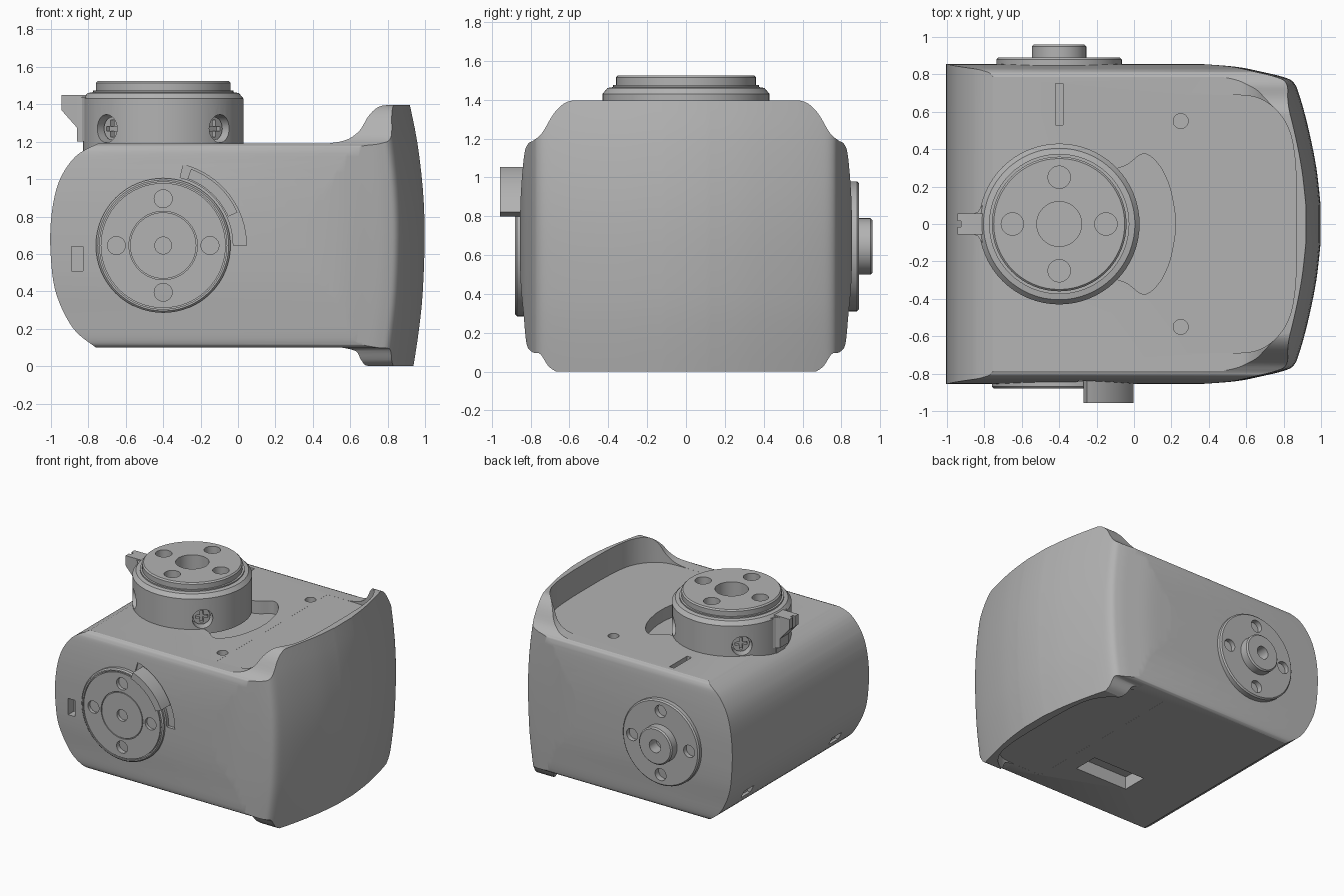
import bpy, bmesh, math
from mathutils import Matrix, Vector

old = bpy.data.objects.get("Cube")
if old:
    bpy.data.objects.remove(old)

grey = bpy.data.materials.new("plain_grey")
grey.use_nodes = True
COLOR = (0.45, 0.45, 0.45, 1)
grey.diffuse_color = COLOR
grey.node_tree.nodes["Principled BSDF"].inputs["Base Color"].default_value = COLOR

CX, CZ = -0.4, 0.645          # shared pivot of the turret and both dials
DIRS = {"Z": Matrix.Identity(3),
        "FRONT": Matrix(((1, 0, 0), (0, 0, -1), (0, 1, 0))),   # local z -> -y
        "BACK": Matrix(((-1, 0, 0), (0, 0, 1), (0, 1, 0))),    # local z -> +y
        "SIDE": Matrix(((0, 0, 1), (1, 0, 0), (0, 1, 0)))}     # local z -> +x


def loft(name, rings, axis="Z", origin=(0, 0, 0)):
    """Closed solid through equal-length rings of local points."""
    bm = bmesh.new()
    rot, org = DIRS[axis], Vector(origin)
    rows = [[bm.verts.new(rot @ Vector(p) + org) for p in ring] for ring in rings]
    n = len(rows[0])
    for a, b in zip(rows, rows[1:]):
        for i in range(n):
            j = (i + 1) % n
            bm.faces.new((a[i], a[j], b[j], b[i]))
    bm.faces.new(rows[0][::-1])
    bm.faces.new(rows[-1])
    bmesh.ops.recalc_face_normals(bm, faces=bm.faces)
    me = bpy.data.meshes.new(name)
    bm.to_mesh(me)
    bm.free()
    me.materials.append(grey)
    ob = bpy.data.objects.new(name, me)
    bpy.context.collection.objects.link(ob)
    return ob


def prism(name, outline, lo, hi, axis="Z", origin=(0, 0, 0)):
    return loft(name, [[(x, y, h) for x, y in outline] for h in (lo, hi)], axis, origin)


def circle(r, n=48, cx=0, cy=0):
    return [(cx + r * math.cos(i * math.tau / n), cy + r * math.sin(i * math.tau / n))
            for i in range(n)]


def turned(name, profile, axis="Z", origin=(0, 0, 0), n=64):
    return loft(name, [[(x, y, h) for x, y in circle(r, n)] for r, h in profile], axis, origin)


def box_outline(x0, x1, y0, y1):
    return [(x0, y0), (x1, y0), (x1, y1), (x0, y1)]


def arc_band(r0, r1, a0, a1, n=16):
    angles = [math.radians(a0 + (a1 - a0) * i / n) for i in range(n + 1)]
    return ([(r1 * math.cos(a), r1 * math.sin(a)) for a in angles]
            + [(r0 * math.cos(a), r0 * math.sin(a)) for a in reversed(angles)])


def mirrored(half):
    return half + [(x, -y) for x, y in reversed(half)]


def spline(pts, steps=5):
    """Smooth open curve through a few points."""
    p = [Vector(q) for q in [pts[0], *pts, pts[-1]]]
    out = []
    for a, b, c, d in zip(p, p[1:], p[2:], p[3:]):
        for k in range(steps):
            t = k / steps
            v = 0.5 * (2 * b + (c - a) * t + (2 * a - 5 * b + 4 * c - d) * t * t
                       + (3 * b - a - 3 * c + d) * t ** 3)
            out.append((v.x, v.y))
    return out + [tuple(pts[-1])]


def boolean(ob, tools, op="DIFFERENCE"):
    for tool in tools:
        tool.hide_render = True
        m = ob.modifiers.new("bool", "BOOLEAN")
        m.operation, m.solver, m.object = op, "EXACT", tool
        bpy.context.view_layer.objects.active = ob
        bpy.ops.object.modifier_apply(modifier=m.name)
        bpy.data.objects.remove(tool)


def smooth(ob, angle=32):
    bpy.ops.object.select_all(action="DESELECT")
    ob.select_set(True)
    bpy.context.view_layer.objects.active = ob
    bpy.ops.object.shade_smooth_by_angle(angle=math.radians(angle))


# Body: side profile, end section and tapered plan intersected
top_edge = spline([(0.48, 1.19), (0.58, 1.21), (0.65, 1.26), (0.7, 1.34), (0.76, 1.39), (0.85, 1.395)])
low_edge = spline([(0.85, 0), (0.7, 0), (0.66, 0.03), (0.63, 0.08), (0.55, 0.1)])
nose = spline([(-0.76, 0.1), (-0.88, 0.2), (-0.97, 0.38), (-1, 0.57), (-1, 0.78),
               (-0.96, 0.98), (-0.87, 1.12), (-0.75, 1.19)])
body = prism("body", nose + top_edge + [(1.1, 1.395), (1.1, 0)] + low_edge, -1, 1, "FRONT")

half = spline([(0.67, 0), (0.71, 0.03), (0.75, 0.09), (0.79, 0.1), (0.82, 0.14), (0.835, 0.28),
               (0.853, 0.5), (0.853, 0.85), (0.835, 1.1), (0.815, 1.17), (0.785, 1.19),
               (0.74, 1.23), (0.68, 1.33), (0.62, 1.385), (0.55, 1.4)])
section = prism("section", half + [(-y, z) for y, z in reversed(half)], -1.2, 1.2, "SIDE")

plan = mirrored([(-1.2, 0.9), (0.2, 0.87)] + spline([(0.35, 0.856), (0.55, 0.84), (0.7, 0.81), (0.8, 0.785),
                (0.855, 0.755), (0.89, 0.67), (0.935, 0.5), (0.975, 0.3), (0.998, 0.1)]))
taper = spline([(-0.1, 0.08), (0, 0.06), (0.2, 0.03), (0.4, 0.01), (0.7, 0), (0.95, 0.01),
                (1.2, 0.04), (1.4, 0.08), (1.5, 0.1)], 3)
ends = loft("ends", [[(x - s, y, z) for x, y in plan] for z, s in taper])
boolean(body, [section, ends], "INTERSECT")

# Hollows inside the raised end lips, then the small openings
inner = mirrored([(0.3, 0.69)] + spline([(0.55, 0.69), (0.66, 0.675), (0.76, 0.61), (0.83, 0.5),
                                        (0.86, 0.35), (0.87, 0.15)]))
kidney = mirrored(spline([(-0.2, 0.27), (-0.05, 0.31), (0.05, 0.375), (0.13, 0.32), (0.19, 0.2), (0.22, 0.05)]))
cuts = [prism("upper_hollow", inner, 1.1895, 1.6), prism("lower_hollow", inner, -0.3, 0.1005),
        prism("kidney_cut", kidney, 1.09, 1.3),
        prism("slot_cut", box_outline(-0.42, -0.38, 0.53, 0.75), 1.14, 1.3),
        prism("port_cut", box_outline(-0.89, -0.83, 0.51, 0.64), 0.78, 1, "FRONT"),
        prism("hatch_cut", box_outline(-0.3, 0.16, -0.45, -0.25), -0.1, 0.2)]
for s in (-1, 1):
    cuts.append(prism("pin_cut", circle(0.04, 24, 0.25, s * 0.55), 1.12, 1.3))
    cuts.append(prism("vent_cut", box_outline(s * 0.55 - 0.06, s * 0.55 + 0.06, 0.24, 0.3), -1.1, -0.88, "SIDE"))
# Arc track beside the front dial
cuts.append(prism("track_cut", arc_band(0.375, 0.445, 0, 76), 0.83, 1, "FRONT", (CX, 0, CZ)))
boolean(body, cuts)
smooth(body)


def bolt_holes(r, lo, hi, axis, origin):
    return [prism("bolt_cut", circle(r, 24, 0.25 * math.cos(a), 0.25 * math.sin(a)), lo, hi, axis, origin)
            for a in (0, math.pi / 2, math.pi, 3 * math.pi / 2)]


# Turret
base = (CX, 0, 0)
turret = turned("turret", [(0.43, 1.15), (0.43, 1.43), (0.405, 1.46), (0.375, 1.465),
                           (0.375, 1.475), (0.36, 1.475), (0.36, 1.515), (0.35, 1.525)], origin=base)
tools = [turned("bore", [(0.12, 1.3), (0.12, 1.6)], origin=base)] + bolt_holes(0.06, 1.42, 1.6, "Z", base)
screws = []
for k in range(4):
    turn = Matrix.Rotation(math.radians(45 + 90 * k), 4, "Z")
    hole = prism("side_hole", circle(0.075, 32, 0, 1.27), 0.34, 0.6, "SIDE")
    screw = prism("turret_screw_%d" % (k + 1), circle(0.062, 32, 0, 1.27), 0.3, 0.385, "SIDE")
    cross = [prism("cross_cut", box_outline(-a, a, 1.27 - b, 1.27 + b), 0.36, 0.5, "SIDE")
             for a, b in ((0.045, 0.012), (0.012, 0.045))]
    boolean(screw, cross)
    for ob in (hole, screw):
        ob.data.transform(Matrix.Translation(base) @ turn)
    tools.append(hole)
    screws.append(screw)
boolean(turret, tools)
for ob in [turret] + screws:
    smooth(ob)

# Pointer lug on the turret
lug = prism("pointer_lug", [(-0.76, 1.15), (-0.83, 1.15), (-0.83, 1.24), (-0.945, 1.37),
                            (-0.945, 1.45), (-0.76, 1.45)], -0.055, 0.055, "FRONT")
boolean(lug, [prism("lug_notch", box_outline(-1, -0.925, -0.015, 0.015), 1.2, 1.6)])
prism("lug_root", mirrored([(-0.75, 0.12), (-0.81, 0.1), (-0.835, 0.065), (-0.86, 0.055)]), 1.2, 1.44)

# Front dial with ring grooves and raised arc tab
pivot = (CX, 0, CZ)
dial = turned("front_dial", [(0.36, 0.8), (0.36, 0.87), (0.35, 0.88)], "FRONT", pivot)
boolean(dial, [prism("groove_cut", arc_band(r, r + 0.006, 0, 359.9, 64), 0.87, 0.9, "FRONT", pivot)
               for r in (0.334, 0.177)]
        + bolt_holes(0.048, 0.83, 1, "FRONT", pivot)
        + [turned("centre_cut", [(0.045, 0.82), (0.045, 1)], "FRONT", pivot, 32)])
smooth(dial)
smooth(prism("arc_tab", arc_band(0.38, 0.435, 24, 70), 0.8, 0.957, "FRONT", pivot))

# Back dial with hub
hub = turned("back_dial", [(0.335, 0.8), (0.335, 0.88), (0.325, 0.89), (0.145, 0.89),
                           (0.145, 0.95), (0.135, 0.96)], "BACK", pivot)
boolean(hub, bolt_holes(0.048, 0.84, 1, "BACK", pivot)
        + [turned("centre_cut", [(0.05, 0.87), (0.05, 1.1)], "BACK", pivot, 32)])
smooth(hub)
